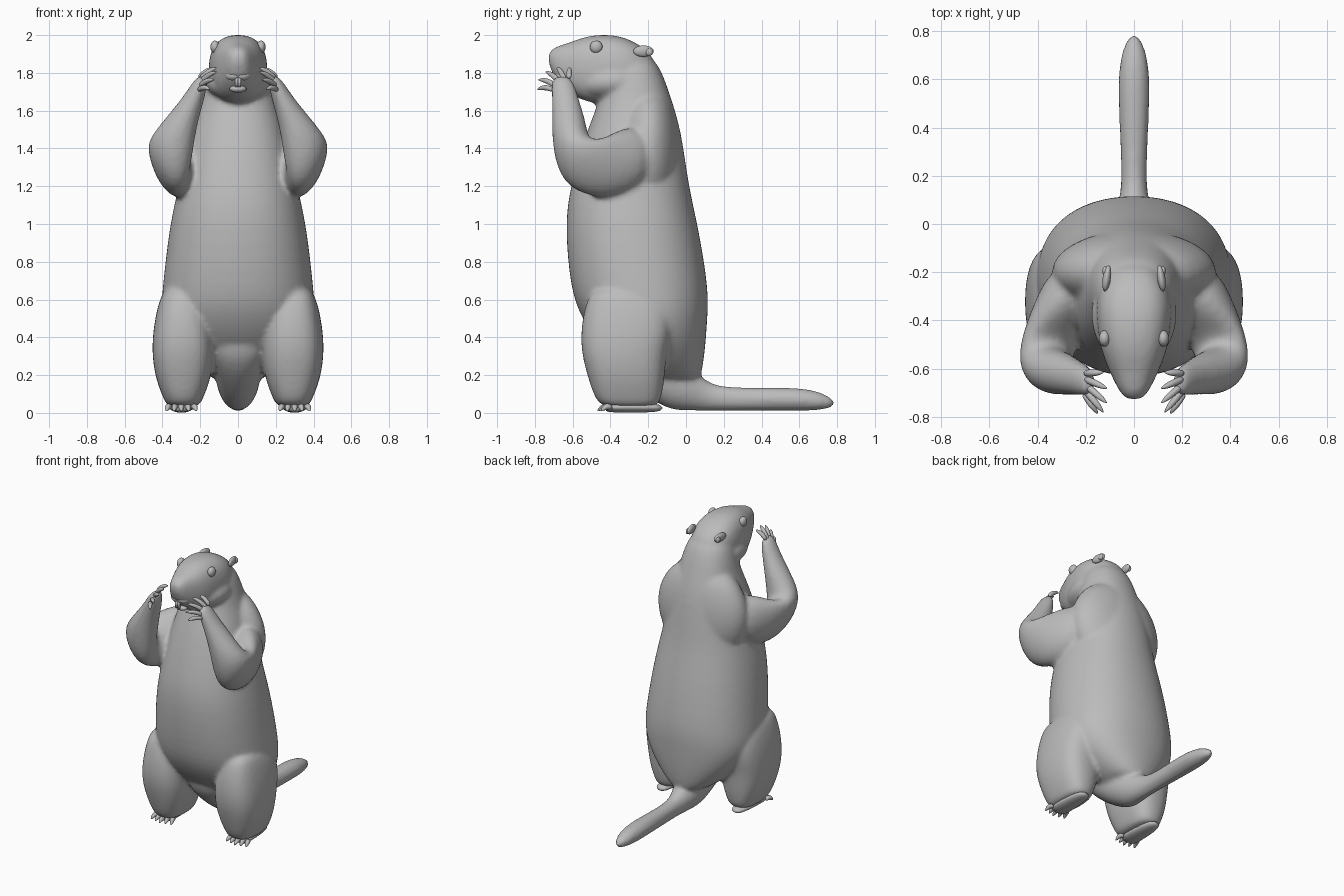
import bpy, bmesh, math
from mathutils import Vector, Matrix

cube = bpy.data.objects.get("Cube")
if cube:
    bpy.data.objects.remove(cube, do_unlink=True)

fur = bpy.data.materials.new("grey fur")
fur.use_nodes = True
GREY = (.5, .5, .5, 1)
fur.diffuse_color = GREY
fur.node_tree.nodes["Principled BSDF"].inputs["Base Color"].default_value = GREY


def loft(bm, rings, power=1.0, sides=16):
    """Skin a list of (centre, u half axis, v half axis) rings."""
    loops = []
    for centre, u, v in rings:
        loop = []
        for i in range(sides):
            angle = math.tau * i / sides
            across, along = math.cos(angle), math.sin(angle)
            point = Vector(centre)
            point += Vector(u) * math.copysign(abs(across) ** power, across)
            point += Vector(v) * math.copysign(abs(along) ** power, along)
            loop.append(bm.verts.new(point))
        loops.append(loop)
    for lower, upper in zip(loops, loops[1:]):
        for i in range(sides):
            j = (i + 1) % sides
            bm.faces.new((lower[i], lower[j], upper[j], upper[i]))
    bm.faces.new(loops[0][::-1])
    bm.faces.new(loops[-1])


def upright(rows, x=0):
    """Rows of z, front y, back y, half width."""
    return [((x, (front + back) / 2, z), (width, 0, 0), (0, (back - front) / 2, 0))
            for z, front, back, width in rows]


def lengthwise(rows, x=0):
    """Rows of y, bottom z, top z, half width."""
    return [((x, y, (bottom + top) / 2), (width, 0, 0), (0, 0, (top - bottom) / 2))
            for y, bottom, top, width in rows]


def digit(bm, root, tip, radius, lift):
    """Curved tapering finger or toe ending in a claw."""
    root, tip = Vector(root), Vector(tip)
    turn = (tip - root).to_track_quat('Z', 'Y')
    u, v = turn @ Vector((radius, 0, 0)), turn @ Vector((0, radius, 0))
    rings = []
    for t, taper in ((0, 1), (.4, 1), (.7, .9), (.9, .5), (1, .1)):
        centre = root.lerp(tip, t) + Vector((0, 0, lift)) * math.sin(math.pi * t)
        rings.append((centre, u * taper, v * taper))
    loft(bm, rings, sides=8)


def ball(bm, centre, size, turn=0):
    matrix = Matrix.Translation(centre) @ Matrix.Rotation(turn, 4, 'Z')
    matrix = matrix @ Matrix.Diagonal((*size, 1))
    bmesh.ops.create_uvsphere(bm, u_segments=16, v_segments=10, radius=1, matrix=matrix)


def finish(bm, name, subdivide=0, voxel=0):
    """Turn the bmesh into a smooth object, optionally fused into one skin."""
    bmesh.ops.recalc_face_normals(bm, faces=bm.faces)
    for face in bm.faces:
        face.smooth = True
    mesh = bpy.data.meshes.new(name)
    bm.to_mesh(mesh)
    bm.free()
    mesh.materials.append(fur)
    ob = bpy.data.objects.new(name, mesh)
    bpy.context.collection.objects.link(ob)
    if subdivide:
        subsurf = ob.modifiers.new("Subdivide", 'SUBSURF')
        subsurf.levels = subsurf.render_levels = subdivide
    if voxel:
        fuse = ob.modifiers.new("Fuse", 'REMESH')
        fuse.mode, fuse.voxel_size, fuse.use_smooth_shade = 'VOXEL', voxel, True
        relax = ob.modifiers.new("Relax", 'SMOOTH')
        relax.factor, relax.iterations = .5, 4


# Torso, shoulders, head, tail, arms and hind legs fused into one skin
body = bmesh.new()
torso = [(.16, -.2, .07, .1), (.22, -.3, .09, .2), (.36, -.46, .11, .35),
         (.5, -.56, .12, .42), (.65, -.62, .13, .41), (1, -.65, .07, .37),
         (1.2, -.62, .02, .32), (1.5, -.53, -.02, .26), (1.65, -.46, -.07, .2),
         (1.8, -.44, -.12, .17), (1.9, -.42, -.18, .12)]
loft(body, upright(torso), .9)
shoulders = [(1.1, -.35, -.07, .25), (1.25, -.38, -.02, .33), (1.4, -.38, -.02, .36),
             (1.55, -.36, -.04, .32), (1.72, -.3, -.1, .18)]
loft(body, upright(shoulders))
head = [(-.73, 1.86, 1.9, .03), (-.7, 1.77, 1.94, .06), (-.62, 1.69, 1.96, .1),
        (-.53, 1.64, 2, .14), (-.4, 1.63, 2.01, .16), (-.28, 1.63, 1.98, .16),
        (-.15, 1.7, 1.88, .08)]
loft(body, lengthwise(head), .8)
jowls = [(-.58, 1.68, 1.78, .08), (-.5, 1.65, 1.85, .16), (-.38, 1.64, 1.87, .19),
         (-.26, 1.66, 1.85, .17)]
loft(body, lengthwise(jowls))
tail = [(-.46, .3, .55, .15), (-.3, .14, .5, .14), (-.1, .01, .35, .12), (0, .01, .27, .1),
        (.1, .01, .17, .06), (.2, .01, .13, .05), (.55, .01, .14, .07), (.7, .01, .12, .06),
        (.79, .03, .07, .02)]
loft(body, lengthwise(tail))
thigh = [(.03, -.43, -.16, .08), (.06, -.48, -.13, .1), (.18, -.52, -.11, .15),
         (.32, -.56, -.1, .17), (.46, -.56, -.06, .16), (.6, -.53, -.1, .13),
         (.67, -.48, -.24, .09)]
for side in (1, -1):
    # Upper arm, elbow, forearm, wrist
    loft(body, [
        ((side * .2, -.2, 1.36), (side * .13, .06, 0), (0, 0, .17)),
        ((side * .32, -.38, 1.31), (side * .1, .05, 0), (0, .03, .2)),
        ((side * .37, -.54, 1.32), (side * .11, .03, .05), (0, .1, .13)),
        ((side * .36, -.61, 1.4), (side * .12, 0, .05), (0, .1, .02)),
        ((side * .29, -.62, 1.55), (side * .07, 0, .04), (0, .09, 0)),
        ((side * .23, -.64, 1.67), (side * .05, 0, .02), (0, .07, 0)),
        ((side * .18, -.66, 1.79), (side * .03, 0, .01), (0, .06, 0))])
    loft(body, upright(thigh, side * .29), .75)
finish(body, "body", subdivide=2, voxel=.015)

for side, label in ((1, "left"), (-1, "right")):
    # Flat foot with five short clawed toes
    foot = bmesh.new()
    sole = [(-.12, .01, .04, .03), (-.2, 0, .06, .06), (-.4, 0, .06, .07), (-.43, .01, .04, .05)]
    loft(foot, lengthwise(sole, side * .3))
    for step in range(-2, 3):
        digit(foot, (side * .3 + step * .03, -.39, .03),
              (side * .3 + step * .04, -.47 + abs(step) * .01, .01), .018, .015)
    finish(foot, label + "_foot", subdivide=1)

    # Fingers fan forward and in toward the mouth
    fingers = bmesh.new()
    for step in range(5):
        angle = math.radians(30 * step - 10)
        reach = -.66 - .13 * math.cos(angle)
        inward = .15 - .04 * math.sin(math.pi * step / 5)
        digit(fingers, (side * .21, -.7 + step * .02, 1.71 + step * .015),
              (side * inward, reach, 1.73 + .1 * math.sin(angle)), .016, .012)
    finish(fingers, label + "_fingers", subdivide=1)

    eye = bmesh.new()
    ball(eye, (side * .122, -.475, 1.937), (.024, .034, .034))
    finish(eye, label + "_eye")

    # Ear flap with its inner lobe
    ear = bmesh.new()
    ball(ear, (side * .113, -.225, 1.915), (.017, .055, .03), side * .15)
    ball(ear, (side * .12, -.195, 1.91), (.012, .02, .02))
    finish(ear, label + "_ear")

nose = bmesh.new()
ball(nose, (0, -.7, 1.89), (.045, .02, .02))
finish(nose, "nose")

# Split upper lip, lower lip and front teeth
lips = bmesh.new()
teeth = bmesh.new()
ball(lips, (0, -.645, 1.715), (.045, .03, .02))
for side in (1, -1):
    ball(lips, (side * .03, -.67, 1.785), (.04, .025, .025), side * .5)
    matrix = Matrix.Translation((side * .009, -.685, 1.75))
    matrix = matrix @ Matrix.Diagonal((.016, .016, .05, 1))
    bmesh.ops.create_cube(teeth, size=1, matrix=matrix)
finish(lips, "lips")
finish(teeth, "front_teeth")
